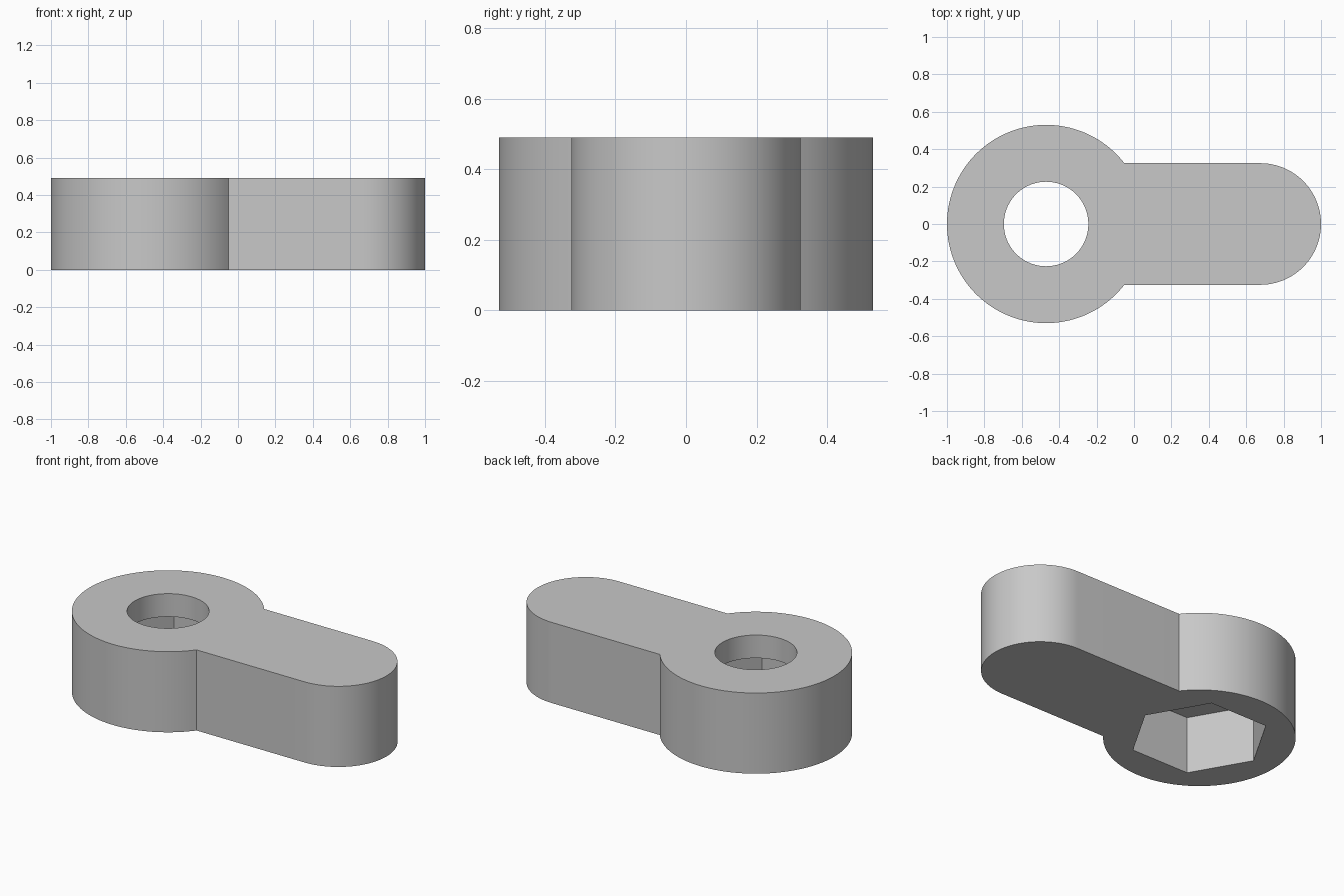
import bpy
import bmesh
from math import asin, cos, pi, radians, sin

cube = bpy.data.objects.get("Cube")
if cube:
    bpy.data.objects.remove(cube, do_unlink=True)

HEIGHT = 0.49
RING_X, RING_R = -0.47, 0.53
TIP_X, TIP_R = 0.675, 0.325
HOLE_R, HEX_R, HEX_DEPTH = 0.226, 0.389, 0.35

grey = bpy.data.materials.new("plain grey")
grey.use_nodes = True
colour = (0.58, 0.58, 0.58, 1)
grey.diffuse_color = colour
grey.node_tree.nodes["Principled BSDF"].inputs["Base Color"].default_value = colour


def arc(cx, radius, start, end, steps):
    """Points on an arc centred on the x axis."""
    angles = [start + (end - start) * i / steps for i in range(steps + 1)]
    return [(cx + radius * cos(a), radius * sin(a)) for a in angles]


def prism(name, outline, bottom, top):
    """Extrude a closed outline between two heights."""
    bm = bmesh.new()
    face = bm.faces.new([bm.verts.new((x, y, bottom)) for x, y in outline])
    result = bmesh.ops.extrude_face_region(bm, geom=[face])
    verts = [v for v in result["geom"] if isinstance(v, bmesh.types.BMVert)]
    bmesh.ops.translate(bm, verts=verts, vec=(0, 0, top - bottom))
    bmesh.ops.recalc_face_normals(bm, faces=bm.faces)
    mesh = bpy.data.meshes.new(name)
    bm.to_mesh(mesh)
    bm.free()
    mesh.materials.append(grey)
    obj = bpy.data.objects.new(name, mesh)
    bpy.context.collection.objects.link(obj)
    return obj


# Lever body: large round head joined to a straight arm with a round tip
neck = asin(TIP_R / RING_R)
outline = arc(RING_X, RING_R, neck, 2 * pi - neck, 96)
outline += arc(TIP_X, TIP_R, -pi / 2, pi / 2, 48)
lever = prism("lever_body", outline, 0, HEIGHT)

# Round through hole and hexagonal nut pocket in the underside
hole = prism("hole_cutter", arc(RING_X, HOLE_R, 0, 2 * pi, 72)[:-1], -0.1, HEIGHT + 0.1)
pocket = prism("nut_pocket_cutter", arc(RING_X, HEX_R, 0, 2 * pi, 6)[:-1], -0.1, HEX_DEPTH)

bpy.ops.object.select_all(action="DESELECT")
bpy.context.view_layer.objects.active = lever
lever.select_set(True)
for cutter in (hole, pocket):
    cutter.hide_render = True
    cut = lever.modifiers.new(cutter.name, "BOOLEAN")
    cut.operation = "DIFFERENCE"
    cut.solver = "EXACT"
    cut.object = cutter
    bpy.ops.object.modifier_apply(modifier=cut.name)
    bpy.data.objects.remove(cutter, do_unlink=True)

bpy.ops.object.shade_smooth_by_angle(angle=radians(30))
